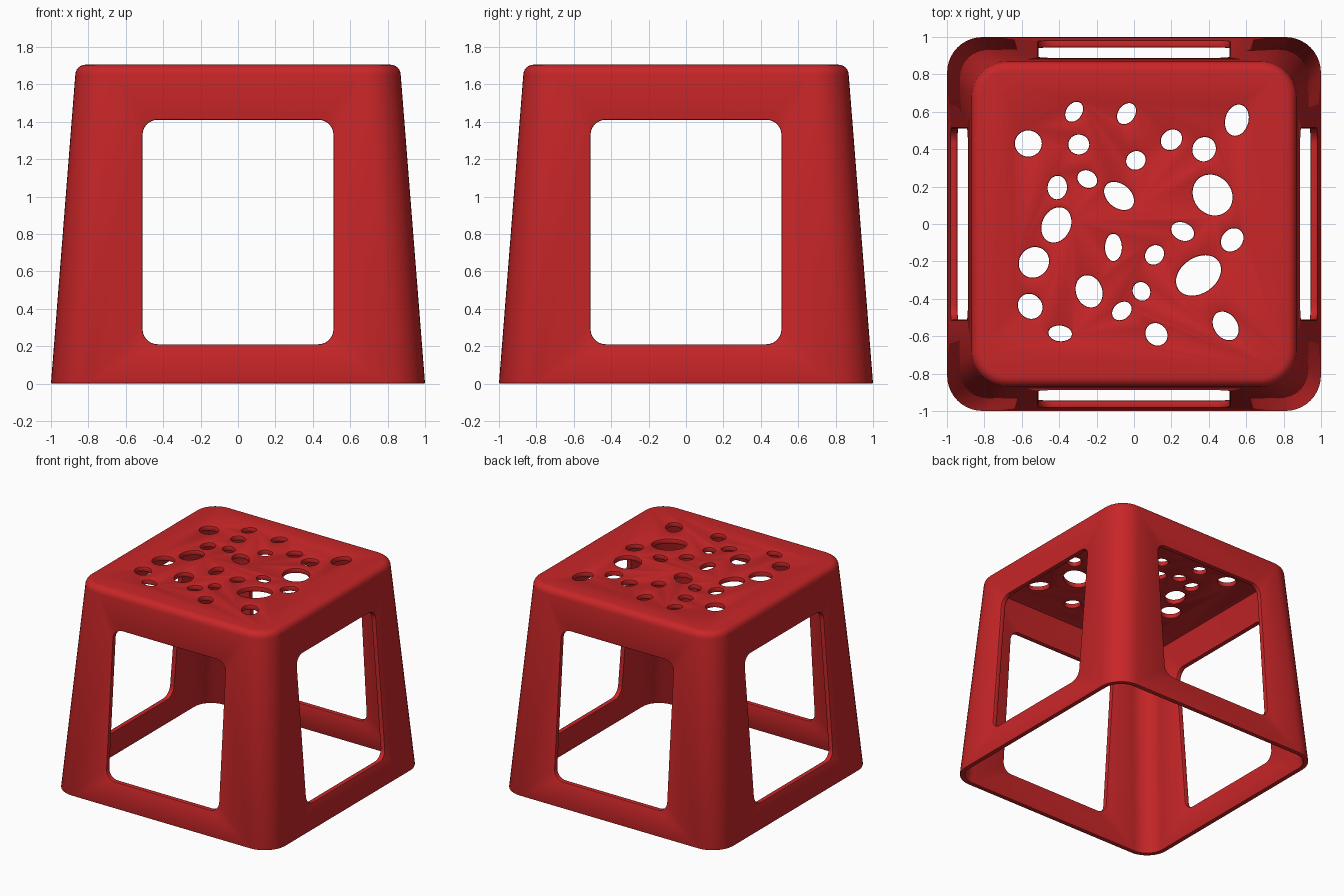
import bpy, bmesh
from math import sin, cos, pi, radians
from mathutils import Vector

if "Cube" in bpy.data.objects:
    bpy.data.objects.remove(bpy.data.objects["Cube"], do_unlink=True)

HEIGHT, EDGE, WALL = 1.705, 0.055, 0.04

red = bpy.data.materials.new("red plastic")
red.use_nodes = True
colour = (0.58, 0.019, 0.021, 1)
red.diffuse_color = colour
red.node_tree.nodes["Principled BSDF"].inputs["Base Color"].default_value = colour


def rounded_rect(hw, hh, r, steps=10):
    """Counter-clockwise outline of a rounded rectangle."""
    pts = []
    for k, (sx, sy) in enumerate([(1, 1), (-1, 1), (-1, -1), (1, -1)]):
        for i in range(steps + 1):
            a = (k + i / steps) * pi / 2
            pts.append((sx * (hw - r) + r * cos(a), sy * (hh - r) + r * sin(a)))
    return pts


def loft(bm, loops):
    """Skin a list of point loops and close both ends."""
    rings = [[bm.verts.new(p) for p in loop] for loop in loops]
    for a, b in zip(rings, rings[1:]):
        for i in range(len(a)):
            j = (i + 1) % len(a)
            bm.faces.new((a[i], a[j], b[j], b[i]))
    bm.faces.new(rings[0][::-1])
    bm.faces.new(rings[-1])


def finish(bm, name):
    bmesh.ops.recalc_face_normals(bm, faces=bm.faces)
    mesh = bpy.data.meshes.new(name)
    bm.to_mesh(mesh)
    bm.free()
    mesh.materials.append(red)
    obj = bpy.data.objects.new(name, mesh)
    bpy.context.collection.objects.link(obj)
    return obj


def half_width(z):
    return 1 - 0.13 * z / (HEIGHT - EDGE)


def square(half, radius, z):
    return [(x, y, z) for x, y in rounded_rect(half, half, radius)]


# Tapered outer body with a rounded top edge
body = bmesh.new()
shoulder = HEIGHT - EDGE
loops = [square(1, 0.19, 0)]
for i in range(7):
    a = i / 6 * pi / 2
    inset = EDGE * (1 - cos(a))
    loops.append(square(half_width(shoulder) - inset, 0.19 - inset, shoulder + EDGE * sin(a)))
loft(body, loops)
stool = finish(body, "stool_body")

# Hollow inside, open at the bottom
hollow = bmesh.new()
low, ceiling = -0.1, HEIGHT - WALL
loft(hollow, [square(half_width(z) - WALL, 0.15, z) for z in (low, ceiling)])
hollow_cutter = finish(hollow, "hollow_cutter")

# Side windows, one on each side
cuts = bmesh.new()
window = rounded_rect(0.51, 0.60, 0.08)
for side in (1, -1):
    loft(cuts, [[(u, side * d, v + 0.81) for u, v in window] for d in (0.75, 1.2)])
    loft(cuts, [[(side * d, u, v + 0.81) for u, v in window] for d in (0.75, 1.2)])

# Oval seat holes: centre x, y in hundredths, radii in thousandths, turn in degrees
HOLES = [
    (-32, 60, 58, 42, 55), (-4, 59, 61, 45, 55), (55, 55.5, 85, 62, 75),
    (-56.5, 43, 72, 70, 0), (-29.5, 42.5, 56, 53, 0), (20, 45, 60, 52, 40),
    (37.5, 40, 66, 62, 60), (1, 34, 53, 49, 30), (-25, 24, 55, 45, -30),
    (-41, 19.5, 63, 52, 85), (-8, 15, 90, 63, -40), (42, 15.5, 115, 101, -50),
    (-41.5, -0.5, 98, 76, 65), (26, -4, 64, 47, -25), (52.5, -8.5, 67, 55, 50),
    (-11, -12.5, 73, 45, 90), (11, -16.5, 55, 48, 50), (-53.5, -20.5, 85, 78, 50),
    (34.5, -27.5, 131, 95, 35), (-24, -36, 88, 70, -70), (4, -36, 51, 46, -60),
    (-55.5, -44, 70, 63, -50), (-6.5, -46.5, 57, 44, 40), (-39.5, -58.5, 63, 42, -5),
    (12, -59, 63, 56, -50), (49, -54.5, 83, 62, -55),
]
for cx, cy, major, minor, turn in HOLES:
    t = radians(turn)
    outline = []
    for i in range(32):
        a = i / 32 * 2 * pi
        u, v = major / 1000 * cos(a), minor / 1000 * sin(a)
        outline.append((cx / 100 + u * cos(t) - v * sin(t), cy / 100 + u * sin(t) + v * cos(t)))
    loft(cuts, [[(x, y, z) for x, y in outline] for z in (1.6, 1.8)])
opening_cutter = finish(cuts, "opening_cutter")

# Carve the body, then soften the cut edges
bpy.context.view_layer.objects.active = stool
for cutter in (hollow_cutter, opening_cutter):
    cutter.hide_render = True
    mod = stool.modifiers.new("carve", "BOOLEAN")
    mod.operation = "DIFFERENCE"
    mod.solver = "EXACT"
    mod.object = cutter
    bpy.ops.object.modifier_apply(modifier=mod.name)
    bpy.data.objects.remove(cutter, do_unlink=True)

bevel = stool.modifiers.new("soft_edges", "BEVEL")
bevel.width = 0.007
bevel.segments = 2
bevel.limit_method = "ANGLE"
bevel.angle_limit = radians(50)
bpy.ops.object.modifier_apply(modifier=bevel.name)

bpy.ops.object.select_all(action="DESELECT")
stool.select_set(True)
bpy.ops.object.shade_smooth_by_angle(angle=radians(35))
